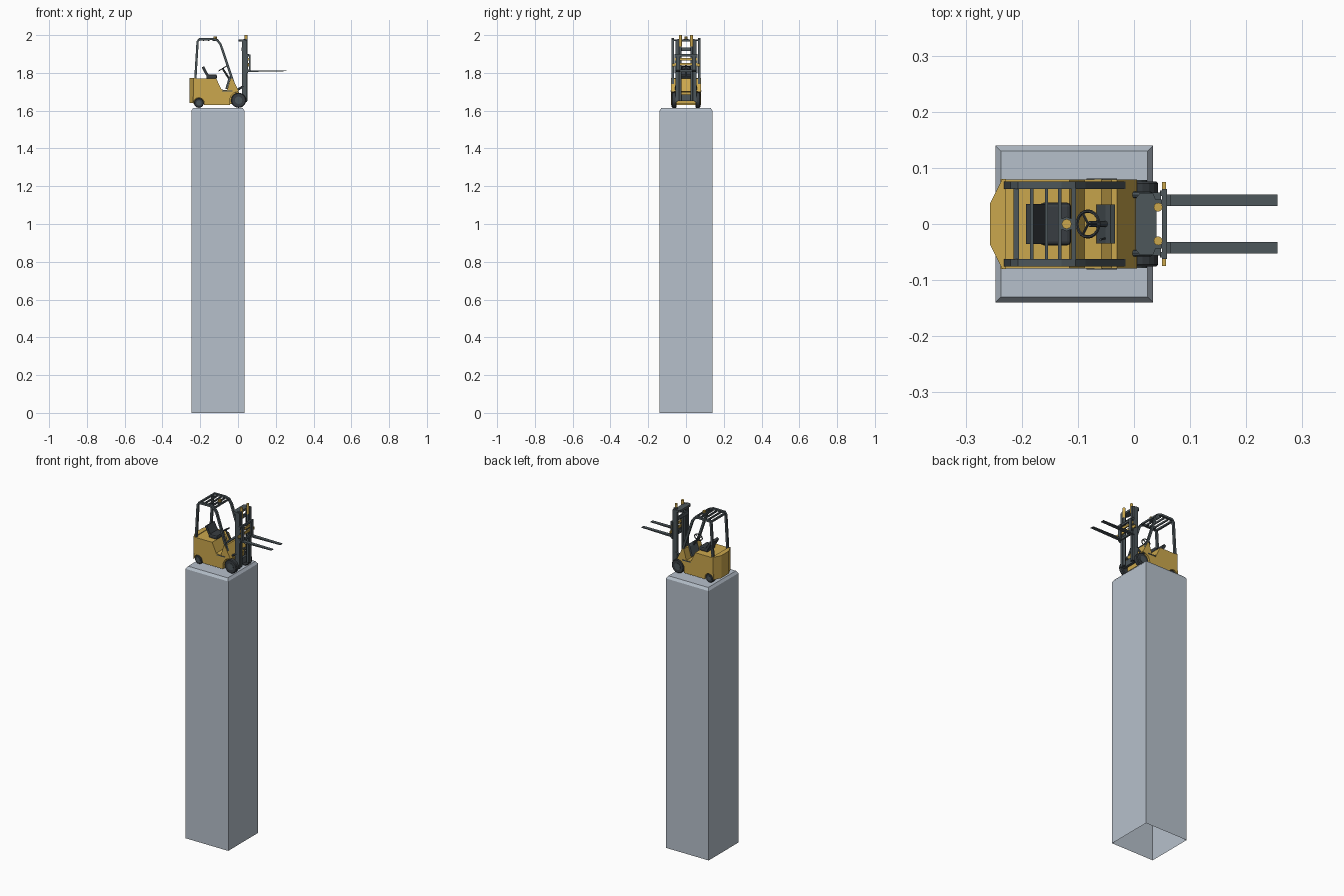
import bpy, bmesh, math
from mathutils import Vector

if "Cube" in bpy.data.objects:
    bpy.data.objects.remove(bpy.data.objects["Cube"])


def mat(name, c):
    m = bpy.data.materials.new(name)
    m.diffuse_color = (*c, 1)
    m.use_nodes = True
    m.node_tree.nodes["Principled BSDF"].inputs["Base Color"].default_value = m.diffuse_color
    return m


YEL = mat("machine yellow", (0.60, 0.39, 0.075))
DARK = mat("slate grey", (0.075, 0.095, 0.105))
BLACK = mat("dark rubber", (0.04, 0.048, 0.054))
STONE = mat("pale blue grey", (0.47, 0.53, 0.60))


def finish(bm, name, m):
    bmesh.ops.recalc_face_normals(bm, faces=bm.faces)
    me = bpy.data.meshes.new(name)
    bm.to_mesh(me)
    bm.free()
    me.materials.append(m)
    ob = bpy.data.objects.new(name, me)
    bpy.context.collection.objects.link(ob)
    return ob


def prism(name, pts, a, b, m, axis="y"):
    """Extrude a 2D outline (xz along y, or xy along z)."""
    bm = bmesh.new()
    put = (lambda p, t: (p[0], t, p[1])) if axis == "y" else (lambda p, t: (p[0], p[1], t))
    lo = [bm.verts.new(put(p, a)) for p in pts]
    hi = [bm.verts.new(put(p, b)) for p in pts]
    bm.faces.new(lo)
    bm.faces.new(hi[::-1])
    n = len(pts)
    for i in range(n):
        bm.faces.new((lo[i], hi[i], hi[(i + 1) % n], lo[(i + 1) % n]))
    return finish(bm, name, m)


def box(name, x0, x1, y0, y1, z0, z1, m, bevel=0):
    ob = prism(name, [(x0, z0), (x1, z0), (x1, z1), (x0, z1)], y0, y1, m)
    if bevel:
        b = ob.modifiers.new("bevel", "BEVEL")
        b.width, b.segments = bevel, 2
    return ob


def rod(name, p, q, r, m, n=12):
    p, q = Vector(p), Vector(q)
    bm = bmesh.new()
    bmesh.ops.create_cone(bm, cap_ends=True, segments=n, radius1=r, radius2=r, depth=(q - p).length)
    bm.transform((q - p).to_track_quat("Z", "Y").to_matrix().to_4x4())
    bmesh.ops.translate(bm, vec=(p + q) / 2, verts=bm.verts)
    return finish(bm, name, m)


def ribbon(name, path, w, y0, y1, m):
    """Flat bar of thickness w following an xz path."""
    P = [Vector(p) for p in path]
    up, dn = [], []
    for i, p in enumerate(P):
        d = (P[min(i + 1, len(P) - 1)] - P[max(i - 1, 0)]).normalized()
        nrm = Vector((-d.y, d.x)) * w / 2
        up.append(p + nrm)
        dn.append(p - nrm)
    return prism(name, up + dn[::-1], y0, y1, m)


def arc(cx, cz, r, a0, a1, n=8):
    return [(cx + r * math.cos(math.radians(a0 + (a1 - a0) * i / n)),
             cz + r * math.sin(math.radians(a0 + (a1 - a0) * i / n))) for i in range(n + 1)]


# Plinth: tall column, sloped top edge, open underneath
bm = bmesh.new()
rings = []
for z, s in ((0, 0), (1.600, 0), (1.615, 0.010)):
    x0, x1, y = -0.247 + s, 0.034 - s, 0.14 - s
    rings.append([bm.verts.new(v) for v in ((x0, -y, z), (x1, -y, z), (x1, y, z), (x0, y, z))])
for a, b in zip(rings, rings[1:]):
    for i in range(4):
        bm.faces.new((a[i], a[(i + 1) % 4], b[(i + 1) % 4], b[i]))
bm.faces.new(rings[-1])
finish(bm, "plinth", STONE)

# Body shell with wheel arches, seat deck, footwell and dash
side = [(-0.235, 1.641), (-0.235, 1.77), (-0.115, 1.77), (-0.088, 1.712), (-0.058, 1.708),
        (-0.04, 1.77), (-0.03, 1.77), (0.005, 1.702)]
side += arc(0.003, 1.655, 0.046, 90, 180) + [(-0.043, 1.63), (-0.179, 1.63)]
side += arc(-0.207, 1.641, 0.028, 0, 180)
prism("body_shell", side, -0.079, 0.079, YEL)
box("inner_chassis", -0.235, 0.004, -0.05, 0.05, 1.635, 1.70, YEL)
plan = [(-0.257, -0.036), (-0.235, -0.08), (-0.228, -0.08), (-0.228, 0.08), (-0.235, 0.08), (-0.257, 0.036)]
prism("counterweight", plan, 1.675, 1.774, YEL, "z")
prism("counterweight_skirt", [(max(-0.257, x) if x < -0.23 else -0.238, y) for x, y in plan],
      1.64, 1.675, YEL, "z")

# Wheels, hubs, side trim and overhead guard, mirrored left and right
guard = [(-0.226, 1.765), (-0.214, 1.965), (-0.206, 1.978), (-0.13, 1.979), (-0.108, 1.972),
         (-0.092, 1.95), (-0.08, 1.915), (-0.03, 1.765), (-0.006, 1.698)]
for s, tag in ((-1, "right"), (1, "left")):
    for n, x, r in (("rear", -0.207, 0.026), ("front", 0.003, 0.040)):
        z = 1.615 + r
        w = rod(f"{n}_tyre_{tag}", (x, s * 0.049, z), (x, s * 0.076, z), r, BLACK, 20)
        b = w.modifiers.new("bevel", "BEVEL")
        b.width, b.limit_method = 0.004, "ANGLE"
        b.angle_limit = math.radians(50)
        rod(f"{n}_hub_{tag}", (x, s * 0.07, z), (x, s * 0.078, z), r * 0.5, DARK, 12)
    ribbon(f"guard_frame_{tag}", guard, 0.012, s * 0.0625, s * 0.0755, DARK)
    box(f"side_trim_{tag}", -0.085, -0.03, s * 0.079, s * 0.081, 1.702, 1.707, DARK)

# Roof bars and beacon
for i, (x, w) in enumerate(((-0.21, 0.010), (-0.182, 0.006), (-0.156, 0.006), (-0.132, 0.006), (-0.107, 0.008))):
    box(f"roof_bar_{i}", x - w / 2, x + w / 2, -0.063, 0.063, 1.968, 1.978, DARK)
rod("beacon_base", (-0.12, 0, 1.97), (-0.12, 0, 1.980), 0.013, DARK, 8)
rod("beacon", (-0.12, 0, 1.980), (-0.12, 0, 1.992), 0.009, YEL, 8)

# Seat
box("seat_cushion", -0.168, -0.112, -0.038, 0.038, 1.768, 1.792, BLACK, 0.007)
ribbon("seat_back", [(-0.160, 1.785), (-0.172, 1.805), (-0.186, 1.832)], 0.014, -0.036, 0.036, BLACK)

# Dash panel, steering column and wheel
ribbon("dash_panel", [(-0.062, 1.715), (-0.046, 1.77), (-0.038, 1.782)], 0.010, -0.035, 0.035, DARK)
rod("steering_column", (-0.045, 0, 1.765), (-0.08, 0, 1.821), 0.005, DARK, 8)
bpy.ops.mesh.primitive_torus_add(major_radius=0.023, minor_radius=0.003, major_segments=20,
                                 minor_segments=6, location=(-0.082, 0, 1.823),
                                 rotation=(0, math.radians(-32), 0))
wheel = bpy.context.object
wheel.name = "steering_wheel"
wheel.data.materials.append(BLACK)
bpy.ops.object.shade_smooth_by_angle()
axis = Vector((-0.53, 0, 0.848))
across = Vector((0.848, 0, 0.53))
for i in range(3):
    a = math.tau * i / 3
    d = across * math.cos(a) + Vector((0, 1, 0)) * math.sin(a)
    c = Vector((-0.082, 0, 1.823))
    rod(f"wheel_spoke_{i}", c, c + d * 0.022, 0.0025, BLACK, 6)
rod("lever", (-0.05, -0.025, 1.76), (-0.06, -0.028, 1.80), 0.002, DARK, 6)

# Mast rails, lift cylinders, tilt cylinders and forks
for s, tag in ((-1, "right"), (1, "left")):
    box(f"outer_rail_{tag}", 0.020, 0.048, s * 0.044, s * 0.056, 1.645, 1.975, DARK)
    box(f"inner_rail_{tag}", 0.028, 0.050, s * 0.036, s * 0.044, 1.65, 1.98, DARK)
    rod(f"lift_cylinder_{tag}", (0.042, s * 0.030, 1.65), (0.042, s * 0.030, 1.94), 0.006, DARK)
    rod(f"lift_piston_{tag}", (0.043, s * 0.030, 1.94), (0.043, s * 0.030, 2.0), 0.008, YEL)
    rod(f"tilt_cylinder_{tag}", (-0.02, s * 0.052, 1.70), (0.03, s * 0.052, 1.73), 0.006, DARK, 8)
    box(f"fork_shank_{tag}", 0.058, 0.066, s * 0.032, s * 0.053, 1.806, 1.897, DARK)
    prism(f"fork_{tag}", [(0.058, 1.805), (0.256, 1.809), (0.256, 1.812), (0.066, 1.814), (0.058, 1.814)],
          s * 0.032, s * 0.053, DARK)
    box(f"carriage_end_{tag}", 0.050, 0.057, s * 0.060, s * 0.075, 1.835, 1.85, YEL)
    box(f"carriage_bracket_{tag}", 0.046, 0.054, s * 0.050, s * 0.060, 1.80, 1.90, DARK)

# Mast ties and carriage bars
plate = [(0.003, -0.045), (0.010, -0.055), (0.034, -0.055), (0.040, -0.040),
         (0.040, 0.040), (0.034, 0.055), (0.010, 0.055), (0.003, 0.045)]
prism("mast_top_tie", plate, 1.965, 1.978, DARK, "z")
box("mast_lower_tie", 0.015, 0.030, -0.05, 0.05, 1.65, 1.685, DARK)
box("mast_middle_tie", 0.018, 0.026, -0.05, 0.05, 1.915, 1.935, DARK)
box("carriage_top_bar", 0.050, 0.059, -0.062, 0.062, 1.888, 1.90, DARK)
for i, z in enumerate((1.838, 1.865)):
    box(f"carriage_bar_{i}", 0.050, 0.057, -0.060, 0.060, z, z + 0.014, YEL)
box("carriage_lower_bar", 0.050, 0.059, -0.060, 0.060, 1.805, 1.817, DARK)
